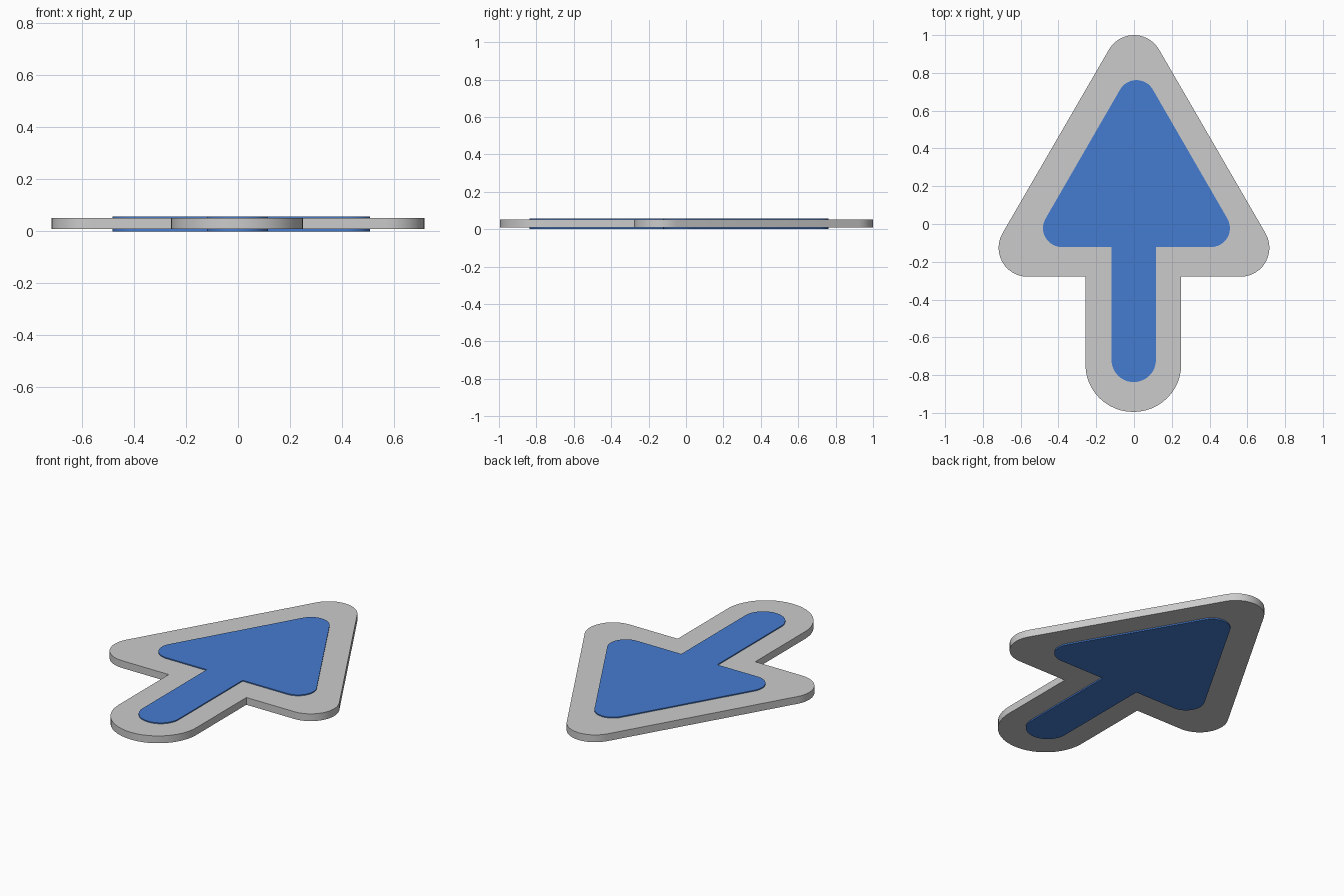
import bpy, bmesh, math

if "Cube" in bpy.data.objects:
    bpy.data.objects.remove(bpy.data.objects["Cube"])

SEG = 12


def arc(cx, cy, rx, ry, a0, a1, n=SEG):
    """Points along an elliptical arc, angles in degrees."""
    pts = []
    for i in range(n + 1):
        a = math.radians(a0 + (a1 - a0) * i / n)
        pts.append((cx + rx * math.cos(a), cy + ry * math.sin(a)))
    return pts


def arrow_outline(cx, half, low, high, r, left, right, tail_y, tail_r):
    """Rounded triangular head on a round-ended shaft, counter-clockwise."""
    mid, rx = (left + right) / 2, (right - left) / 2
    pts = arc(mid, tail_y, rx, tail_r, 180, 360, 2 * SEG)    # shaft end
    pts.append((right, low - r))                             # inner corner
    pts += arc(cx + half, low, r, r, -90, 30)                # right head corner
    pts += arc(cx, high, r, r, 30, 150)                      # tip
    pts += arc(cx - half, low, r, r, 150, 270)               # left head corner
    pts.append((left, low - r))                              # inner corner
    return pts


def plate(name, pts, z0, z1, color=None):
    """Extrude an outline into a flat plate with smooth rounded walls."""
    bm = bmesh.new()
    base = bm.faces.new([bm.verts.new((x, y, z0)) for x, y in pts])
    top = bmesh.ops.extrude_face_region(bm, geom=[base], use_keep_orig=True)
    for v in [g for g in top["geom"] if isinstance(g, bmesh.types.BMVert)]:
        v.co.z = z1
    bmesh.ops.recalc_face_normals(bm, faces=bm.faces)
    me = bpy.data.meshes.new(name)
    bm.to_mesh(me)
    bm.free()
    ob = bpy.data.objects.new(name, me)
    bpy.context.collection.objects.link(ob)
    if color:
        mat = bpy.data.materials.new(name + "_color")
        mat.diffuse_color = color
        mat.use_nodes = True
        mat.node_tree.nodes["Principled BSDF"].inputs["Base Color"].default_value = mat.diffuse_color
        me.materials.append(mat)
    bpy.ops.object.select_all(action='DESELECT')
    ob.select_set(True)
    bpy.context.view_layer.objects.active = ob
    bpy.ops.object.shade_smooth_by_angle(angle=math.radians(30))
    return ob


# Grey border plate
plate("arrow_border",
      arrow_outline(0.0, 0.564, -0.126, 0.847, 0.153, -0.257, 0.25, -0.745, 0.25),
      0.008, 0.051)

# Blue core, slightly proud of the border above and below
plate("arrow_core",
      arrow_outline(0.013, 0.395, -0.022, 0.662, 0.10, -0.119, 0.116, -0.72, 0.117),
      0.0, 0.057, (0.06, 0.2, 0.63, 1.0))
